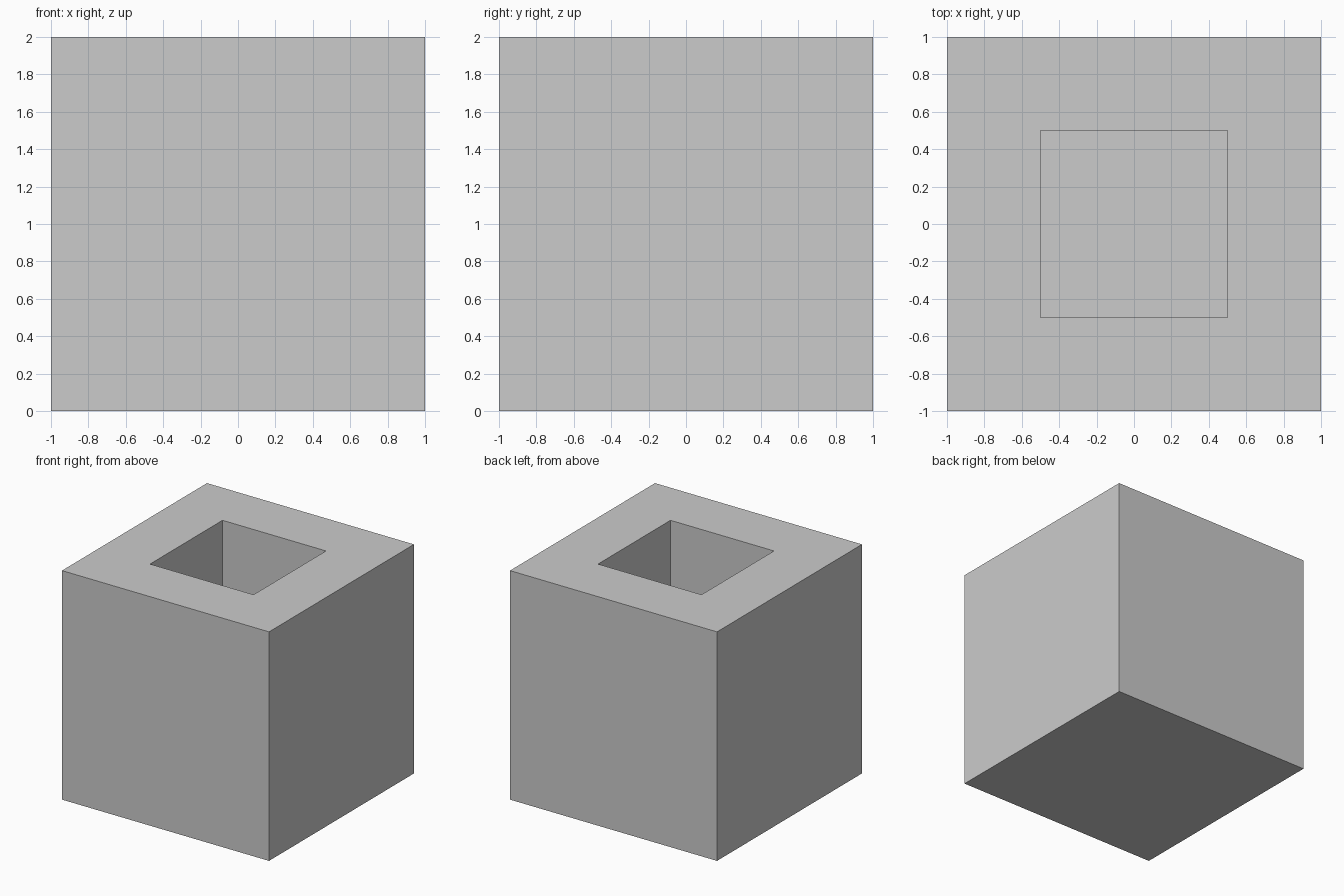
import bpy, bmesh
from mathutils import Vector

if "Cube" in bpy.data.objects:
    bpy.data.objects.remove(bpy.data.objects["Cube"])

SIZE = 2.0
WALL = 0.5      # even thickness of walls and floor

# Solid block standing on the ground
bm = bmesh.new()
bmesh.ops.create_cube(bm, size=SIZE)
bmesh.ops.translate(bm, verts=bm.verts, vec=(0, 0, SIZE / 2))

# Square pocket sunk into the top face
bm.faces.ensure_lookup_table()
top = max(bm.faces, key=lambda f: f.calc_center_median().z)
bmesh.ops.inset_region(bm, faces=[top], thickness=WALL, use_even_offset=True)
pocket = bmesh.ops.extrude_face_region(bm, geom=[top])
floor_verts = [g for g in pocket["geom"] if isinstance(g, bmesh.types.BMVert)]
if top.is_valid:
    bmesh.ops.delete(bm, geom=[top], context='FACES_ONLY')
bmesh.ops.translate(bm, verts=floor_verts, vec=Vector((0, 0, WALL - SIZE)))
bmesh.ops.recalc_face_normals(bm, faces=bm.faces)

mesh = bpy.data.meshes.new("hollow_block")
bm.to_mesh(mesh)
bm.free()
bpy.context.collection.objects.link(bpy.data.objects.new("hollow_block", mesh))
